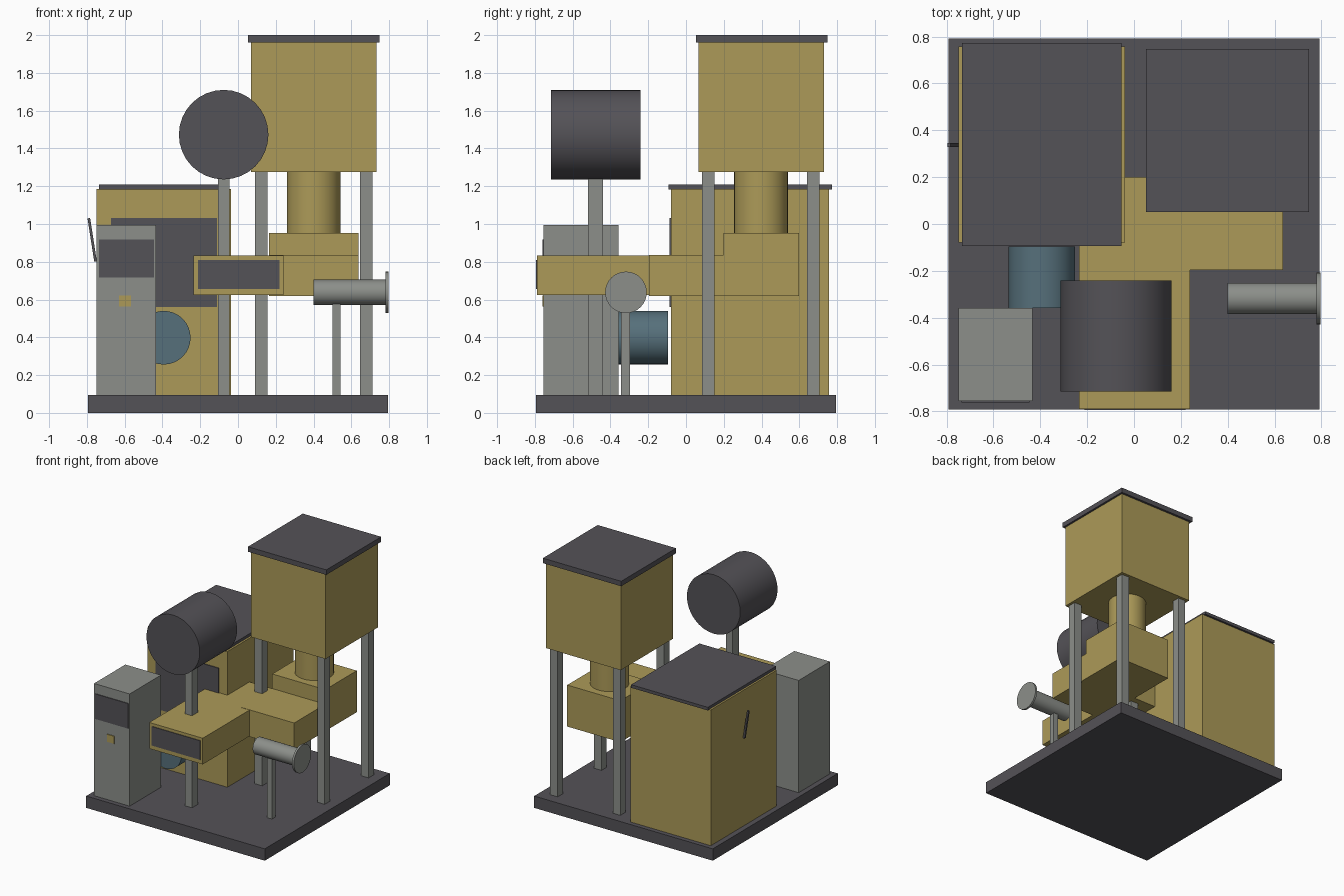
import bpy
import math
from mathutils import Matrix

if "Cube" in bpy.data.objects:
    bpy.data.objects.remove(bpy.data.objects["Cube"])


def material(name, rgb):
    m = bpy.data.materials.new(name)
    lin = [((c / 255 + 0.055) / 1.055) ** 2.4 for c in rgb]
    m.diffuse_color = (*lin, 1)
    m.use_nodes = True
    m.node_tree.nodes["Principled BSDF"].inputs["Base Color"].default_value = m.diffuse_color
    return m


YELLOW = material("ochre paint", (172, 154, 88))
DARK = material("charcoal", (84, 82, 87))
GREY = material("grey steel", (140, 143, 138))
BLUE = material("slate blue", (86, 112, 123))


def box(name, mat, x, y, z):
    """Box from (min, max) ranges on each axis."""
    bpy.ops.mesh.primitive_cube_add(size=1)
    ob = bpy.context.object
    ob.name = name
    ob.data.transform(Matrix.Diagonal((x[1] - x[0], y[1] - y[0], z[1] - z[0], 1)))
    ob.location = [(r[0] + r[1]) / 2 for r in (x, y, z)]
    ob.data.materials.append(mat)
    return ob


def cylinder(name, mat, centre, radius, length, axis="Z"):
    bpy.ops.mesh.primitive_cylinder_add(vertices=32, radius=radius, depth=length)
    ob = bpy.context.object
    ob.name = name
    if axis != "Z":
        turn = "Y" if axis == "X" else "X"
        ob.data.transform(Matrix.Rotation(math.pi / 2, 4, turn))
    ob.location = centre
    ob.data.materials.append(mat)
    bpy.ops.object.shade_smooth_by_angle(angle=math.radians(30))
    return ob


FLOOR = 0.095

# Base plate
box("base_plate", DARK, (-0.793, 0.793), (-0.793, 0.793), (0, FLOOR))

# Hopper tower: bin, lid, four legs and outlet
box("hopper", YELLOW, (0.068, 0.732), (0.065, 0.73), (1.275, 1.962))
box("hopper_lid", DARK, (0.052, 0.748), (0.052, 0.748), (1.96, 2.0))
for i, x in enumerate((0.122, 0.678)):
    for j, y in enumerate((0.118, 0.674)):
        box(f"hopper_leg_{i}{j}", GREY, (x - 0.033, x + 0.033),
            (y - 0.033, y + 0.033), (FLOOR, 1.276))
cylinder("hopper_outlet", YELLOW, (0.401, 0.397, 1.113), 0.142, 0.33)

# Feed housing under the outlet, side arm and front chute
box("feed_housing", YELLOW, (0.165, 0.637), (0.198, 0.597), (0.62, 0.953))
box("feed_arm", YELLOW, (0.165, 0.637), (-0.197, 0.198), (0.62, 0.836))
box("chute", YELLOW, (-0.235, 0.24), (-0.79, 0.2), (0.624, 0.834))
box("chute_mouth", DARK, (-0.212, 0.22), (-0.795, -0.788), (0.657, 0.81))

# Main machine housing with lid, front panel and side lever
box("main_housing", YELLOW, (-0.75, -0.038), (-0.08, 0.757), (FLOOR, 1.185))
box("main_lid", DARK, (-0.735, -0.054), (-0.093, 0.773), (1.183, 1.208))
box("main_panel", DARK, (-0.672, -0.112), (-0.087, -0.079), (0.56, 1.033))
lever = box("side_lever", DARK, (-0.779, -0.765), (0.329, 0.345), (0.8, 1.032))
lever.rotation_euler.y = -math.atan2(0.036, 0.232)

# Motor in front of the housing
cylinder("motor", BLUE, (-0.393, -0.227, 0.398), 0.142, 0.262, "Y")

# Control cabinet with screen and button
box("control_cabinet", GREY, (-0.75, -0.434), (-0.755, -0.358), (FLOOR, 0.996))
box("control_screen", DARK, (-0.736, -0.446), (-0.761, -0.753), (0.717, 0.918))
box("control_button", YELLOW, (-0.63, -0.567), (-0.761, -0.753), (0.562, 0.622))

# Raised drum on its post
box("drum_post", GREY, (-0.106, -0.046), (-0.518, -0.44), (FLOOR, 1.26))
cylinder("drum", DARK, (-0.076, -0.478, 1.473), 0.237, 0.474, "Y")

# Side pipe with end flange on its post
box("pipe_post", GREY, (0.5, 0.542), (-0.343, -0.297), (FLOOR, 0.61))
cylinder("pipe", GREY, (0.592, -0.318, 0.638), 0.067, 0.384, "X")
cylinder("pipe_flange", GREY, (0.788, -0.318, 0.638), 0.11, 0.016, "X")
